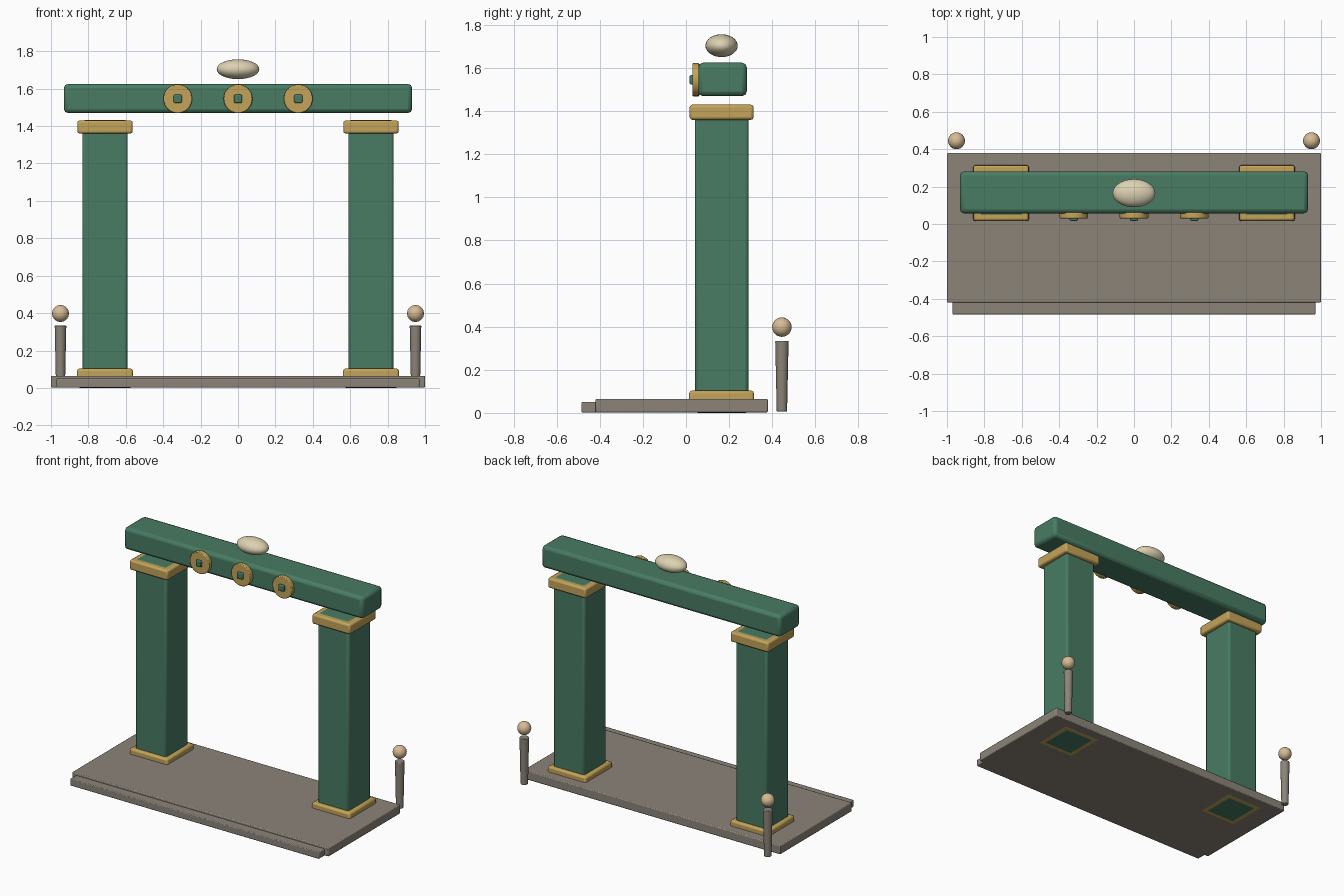
import bpy, math

if "Cube" in bpy.data.objects:
    bpy.data.objects.remove(bpy.data.objects["Cube"])


def mat(name, rgb):
    m = bpy.data.materials.new(name)
    m.diffuse_color = (*rgb, 1)
    m.use_nodes = True
    m.node_tree.nodes["Principled BSDF"].inputs["Base Color"].default_value = m.diffuse_color
    return m


GREEN = mat("green", (0.065, 0.20, 0.125))
GOLD = mat("gold", (0.55, 0.37, 0.10))
STONE = mat("stone", (0.26, 0.23, 0.19))
CREAM = mat("cream", (0.72, 0.64, 0.44))
TAN = mat("tan", (0.68, 0.50, 0.30))


def finish(name, material, bevel=0, angle=35):
    o = bpy.context.object
    o.name = name
    o.data.materials.append(material)
    if bevel:
        b = o.modifiers.new("bevel", "BEVEL")
        b.width, b.segments, b.limit_method = bevel, 2, "ANGLE"
    bpy.ops.object.shade_smooth_by_angle(angle=math.radians(angle))
    return o


def box(name, x, y, z, material, bevel):
    bpy.ops.mesh.primitive_cube_add(
        size=1, location=[(a + b) / 2 for a, b in (x, y, z)])
    bpy.context.object.scale = [b - a for a, b in (x, y, z)]
    bpy.ops.object.transform_apply(location=False, rotation=False, scale=True)
    return finish(name, material, bevel)


def ball(name, loc, radii, material):
    bpy.ops.mesh.primitive_uv_sphere_add(
        segments=32, ring_count=16, radius=1, location=loc)
    bpy.context.object.scale = radii
    bpy.ops.object.transform_apply(location=False, rotation=False, scale=True)
    return finish(name, material)


# base platform with a low front step
box("base_slab", (-1, 1), (-0.42, 0.38), (0.002, 0.065), STONE, 0.006)
box("front_step", (-0.97, 0.97), (-0.485, 0.3), (0.002, 0.05), STONE, 0.005)

for s, side in ((-1, "left"), (1, "right")):
    # pillar with gold plinth and capital
    c = 0.711 * s
    box(side + "_pillar", (c - 0.121, c + 0.121), (0.042, 0.29),
        (0.0, 1.432), GREEN, 0.014)
    box(side + "_plinth", (c - 0.149, c + 0.149), (0.015, 0.315),
        (0.001, 0.103), GOLD, 0.012)
    box(side + "_capital", (c - 0.148, c + 0.148), (0.017, 0.314),
        (1.36, 1.43), GOLD, 0.012)
    # rear lantern post with ball
    bpy.ops.mesh.primitive_cone_add(
        vertices=24, radius1=0.024, radius2=0.031, depth=0.328,
        location=(0.949 * s, 0.445, 0.17))
    finish(side + "_post", STONE, 0.004)
    ball(side + "_post_ball", (0.949 * s, 0.445, 0.398), (0.045,) * 3, TAN)

# floating lintel
box("lintel", (-0.931, 0.931), (0.057, 0.282), (1.47, 1.625), GREEN, 0.022)

# gold medallions with square studs
for i, x in enumerate((-0.322, 0, 0.322)):
    bpy.ops.mesh.primitive_cylinder_add(
        vertices=32, radius=0.077, depth=0.032, location=(x, 0.046, 1.546),
        rotation=(math.pi / 2, 0, 0))
    finish(f"medallion_{i}", GOLD, 0.005)
    box(f"stud_{i}", (x - 0.022, x + 0.022), (0.017, 0.05),
        (1.524, 1.568), GREEN, 0.006)

# oval finial above the lintel
ball("finial", (0, 0.165, 1.704), (0.114, 0.075, 0.053), CREAM)
